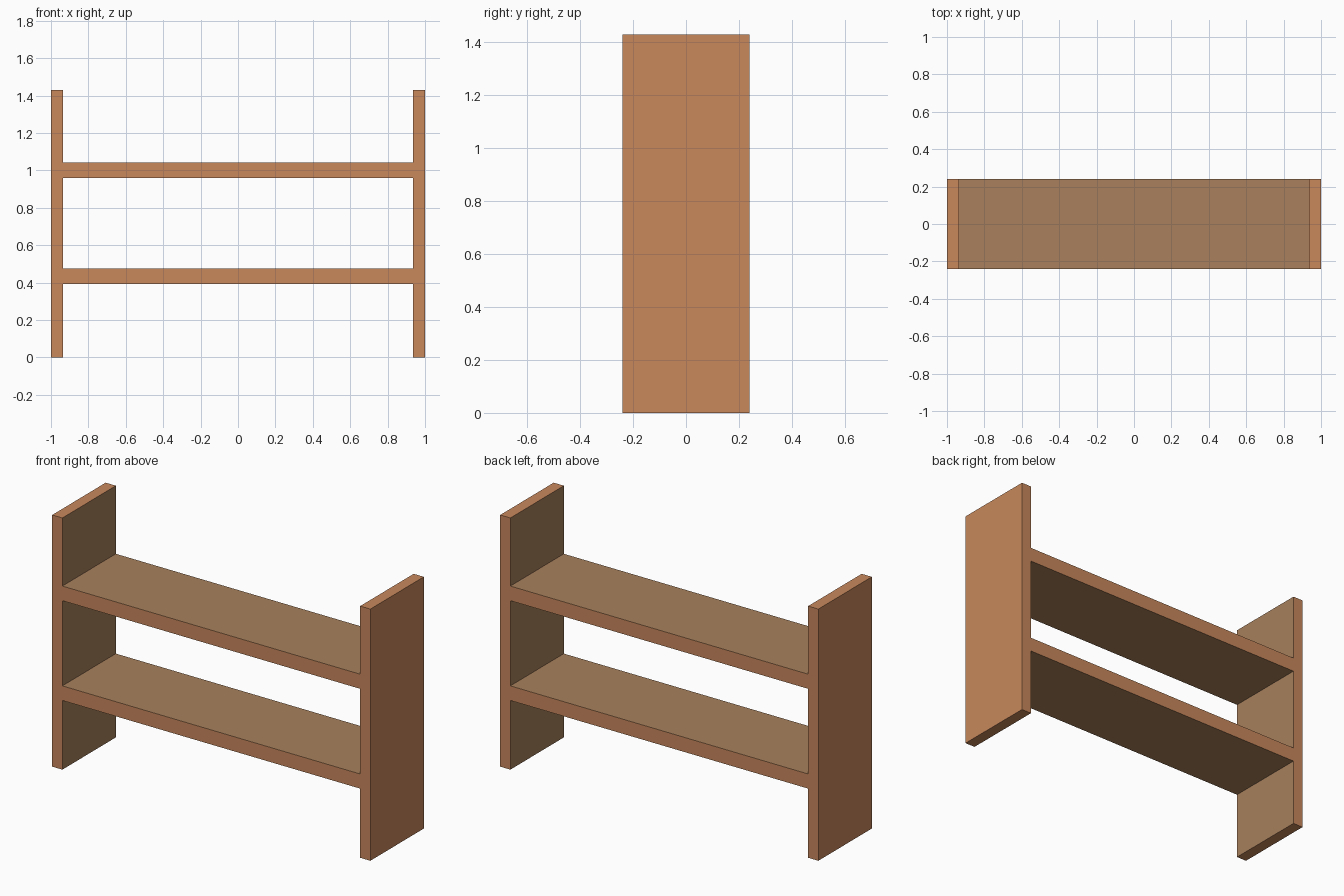
import bpy
import bmesh
from mathutils import Vector

if "Cube" in bpy.data.objects:
    bpy.data.objects.remove(bpy.data.objects["Cube"])

HALF_W, HALF_D, HEIGHT = 1.0, 0.24, 1.43
PANEL_T, SHELF_T = 0.064, 0.083
INNER_X = HALF_W - PANEL_T


def make_material(name, rgb):
    mat = bpy.data.materials.new(name)
    mat.diffuse_color = (*rgb, 1.0)
    mat.use_nodes = True
    mat.node_tree.nodes["Principled BSDF"].inputs["Base Color"].default_value = mat.diffuse_color
    return mat


edge_wood = make_material("orange wood", (0.578, 0.246, 0.107))
inner_wood = make_material("dull brown wood", (0.392, 0.216, 0.107))


def board(name, low, high, is_inner):
    """Box between two corners; faces whose normal passes is_inner are brown."""
    low, high = Vector(low), Vector(high)
    centre, size = (low + high) / 2, high - low
    bm = bmesh.new()
    bmesh.ops.create_cube(bm, size=1.0)
    bmesh.ops.scale(bm, vec=size, verts=bm.verts)
    bm.normal_update()
    for face in bm.faces:
        face.material_index = 1 if is_inner(face.normal) else 0
    mesh = bpy.data.meshes.new(name)
    bm.to_mesh(mesh)
    bm.free()
    mesh.materials.append(edge_wood)
    mesh.materials.append(inner_wood)
    obj = bpy.data.objects.new(name, mesh)
    obj.location = centre
    bpy.context.collection.objects.link(obj)
    return obj


# Side panels: brown on the face towards the shelves
board("left_panel", (-HALF_W, -HALF_D, 0), (-INNER_X, HALF_D, HEIGHT),
      lambda n: n.x > 0.5)
board("right_panel", (INNER_X, -HALF_D, 0), (HALF_W, HALF_D, HEIGHT),
      lambda n: n.x < -0.5)

# Shelves: brown top and underside, orange front and back edges
for name, z in (("lower_shelf", 0.393), ("upper_shelf", 0.96)):
    board(name, (-INNER_X, -HALF_D, z), (INNER_X, HALF_D, z + SHELF_T),
          lambda n: abs(n.z) > 0.5)
